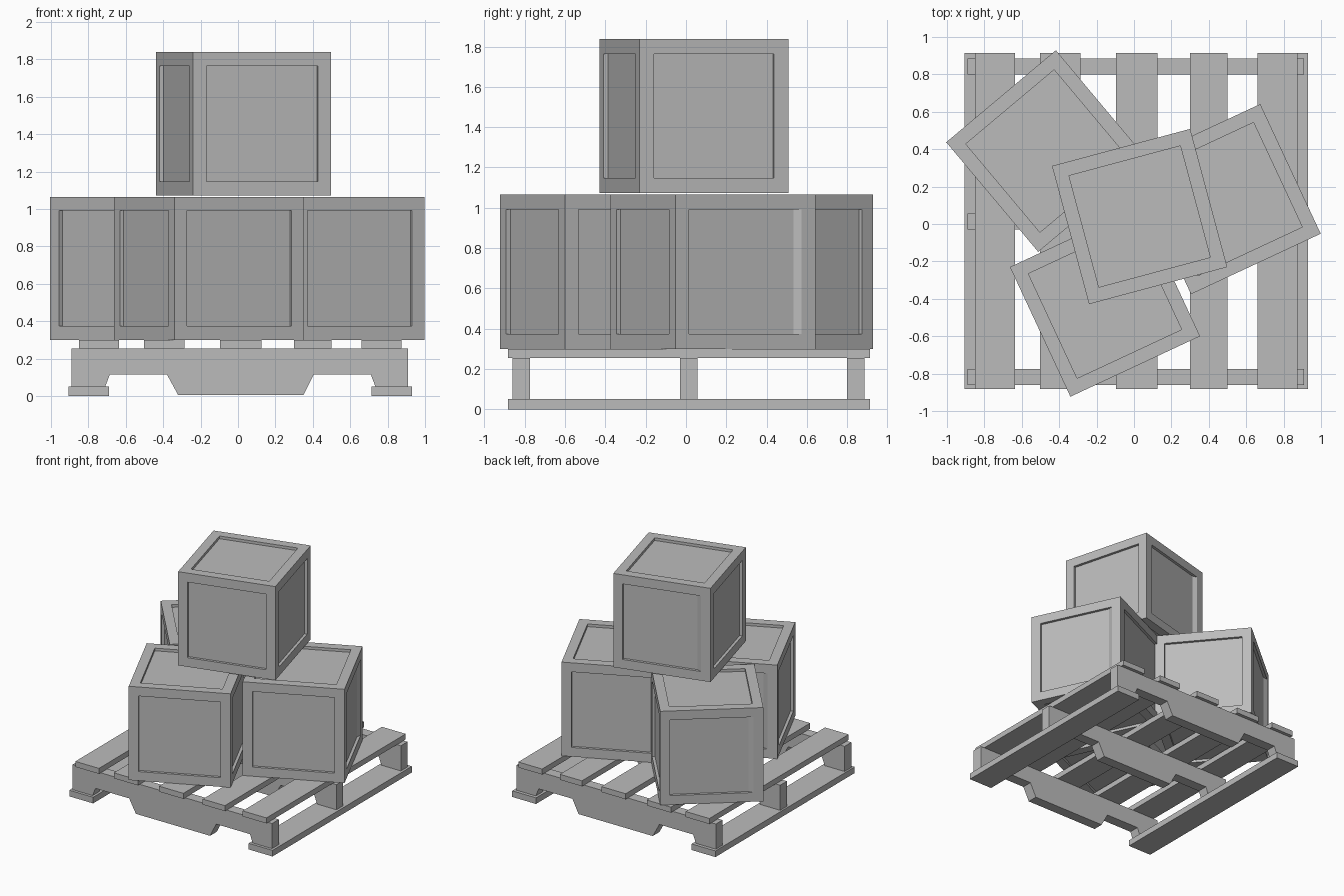
import bpy, bmesh
from math import radians
from mathutils import Vector

cube = bpy.data.objects.get("Cube")
if cube:
    bpy.data.objects.remove(cube, do_unlink=True)

grey = bpy.data.materials.new("plain_grey")
grey.use_nodes = True
colour = (0.5, 0.5, 0.5, 1)
grey.diffuse_color = colour
grey.node_tree.nodes["Principled BSDF"].inputs["Base Color"].default_value = colour


def finish(bm, name, location=(0, 0, 0), turn=0):
    bmesh.ops.recalc_face_normals(bm, faces=bm.faces)
    mesh = bpy.data.meshes.new(name)
    bm.to_mesh(mesh)
    bm.free()
    mesh.materials.append(grey)
    obj = bpy.data.objects.new(name, mesh)
    obj.location = location
    obj.rotation_euler.z = radians(turn)
    bpy.context.collection.objects.link(obj)


def board(name, low, high):
    bm = bmesh.new()
    bmesh.ops.create_cube(bm, size=1)
    low, high = Vector(low), Vector(high)
    bmesh.ops.scale(bm, vec=high - low, verts=bm.verts)
    bmesh.ops.translate(bm, vec=(low + high) / 2, verts=bm.verts)
    finish(bm, name)


def stringer(name, y, width, profile):
    bm = bmesh.new()
    face = bm.faces.new([bm.verts.new((x, y, z)) for x, z in profile])
    moved = bmesh.ops.extrude_face_region(bm, geom=[face])["geom"]
    verts = [v for v in moved if isinstance(v, bmesh.types.BMVert)]
    bmesh.ops.translate(bm, vec=(0, width, 0), verts=verts)
    finish(bm, name)


def crate(name, x, y, z, turn, size=0.765, border=0.105, depth=0.022):
    bm = bmesh.new()
    bmesh.ops.create_cube(bm, size=size)
    bm.normal_update()
    for face in list(bm.faces):
        normal = face.normal.copy()
        # Flat frame, then a recessed panel with upright walls
        bmesh.ops.inset_individual(bm, faces=[face], thickness=border)
        moved = bmesh.ops.extrude_face_region(bm, geom=[face])["geom"]
        verts = [v for v in moved if isinstance(v, bmesh.types.BMVert)]
        bmesh.ops.translate(bm, vec=-normal * depth, verts=verts)
        if face.is_valid:
            bm.faces.remove(face)
        # One wall of one panel slopes gently
        if normal.x > 0.9:
            for v in verts:
                if v.co.y > 0:
                    v.co.y -= 0.035
        bm.normal_update()
    finish(bm, name, (x, y, z + size / 2), turn)


# Pallet deck and ground boards
BACK, FRONT = 0.913, -0.883
for i, (left, right) in enumerate([(-0.85, -0.637), (-0.503, -0.285), (-0.095, 0.125),
                                   (0.3, 0.5), (0.66, 0.875)]):
    board(f"deck_board_{i + 1}", (left, FRONT, 0.255), (right, BACK, 0.3))
for side, left in (("right", -0.905), ("left", 0.715)):
    board(f"ground_board_{side}", (left, FRONT, 0), (left + 0.215, BACK, 0.05))

# Notched stringers
outline = [(-0.89, 0.255), (-0.89, 0.05), (-0.71, 0.05), (-0.685, 0.115), (-0.38, 0.115),
           (-0.32, 0.005), (0.35, 0.005), (0.405, 0.115), (0.71, 0.115), (0.735, 0.05),
           (0.91, 0.05), (0.91, 0.255)]
for place, y in (("front", -0.86), ("middle", -0.03), ("back", 0.8)):
    stringer(f"stringer_{place}", y, 0.086, outline)

# Stacked crates
crate("crate_front", -0.155, -0.415, 0.3, 115)
crate("crate_left", 0.49, 0.133, 0.3, 25)
crate("crate_back", -0.465, 0.39, 0.3, 130)
crate("crate_top", 0.03, 0.04, 1.073, 105)
